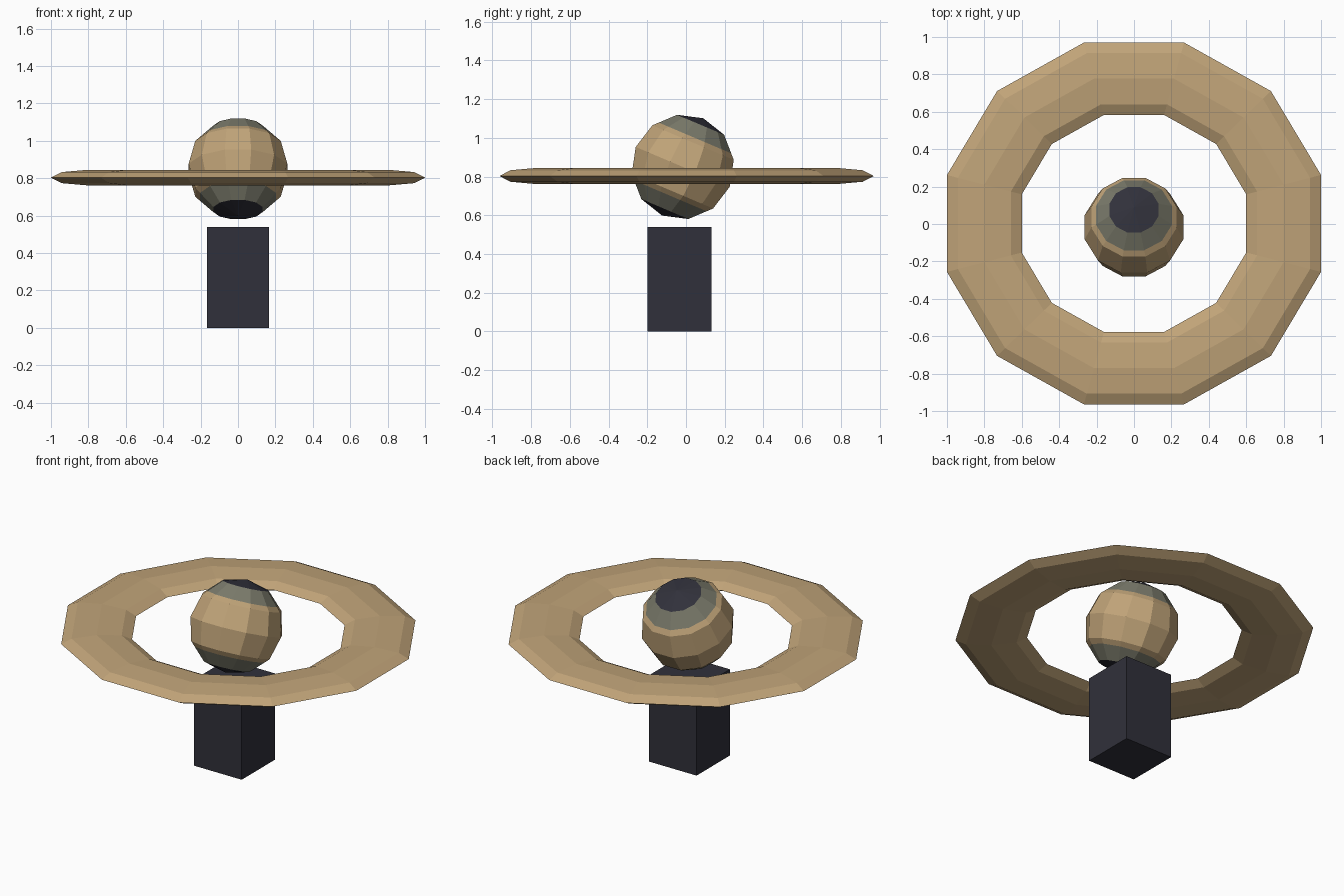
import bpy, bmesh, math
from mathutils import Matrix

if "Cube" in bpy.data.objects:
    bpy.data.objects.remove(bpy.data.objects["Cube"])


def material(name, rgb):
    m = bpy.data.materials.new(name)
    m.diffuse_color = (*rgb, 1)
    m.use_nodes = True
    m.node_tree.nodes["Principled BSDF"].inputs["Base Color"].default_value = m.diffuse_color
    return m


SAND = material("sand", (0.53, 0.37, 0.19))
GREY = material("olive_grey", (0.20, 0.20, 0.15))
DARK = material("charcoal", (0.03, 0.03, 0.043))


def lathe(name, profile, mats, bands, closed=False, sides=12):
    """Spin (radius, z) points around z; flat sides face the axes."""
    bm = bmesh.new()
    rings = []
    for r, z in profile:
        if r < 1e-6:
            rings.append([bm.verts.new((0, 0, z))] * sides)
            continue
        angles = [math.tau * (i + 0.5) / sides for i in range(sides)]
        rings.append([bm.verts.new((r * math.cos(a), r * math.sin(a), z)) for a in angles])
    count = len(rings) if closed else len(rings) - 1
    for k in range(count):
        lo, hi = rings[k], rings[(k + 1) % len(rings)]
        for i in range(sides):
            j = (i + 1) % sides
            corners = list(dict.fromkeys((lo[i], lo[j], hi[j], hi[i])))
            bm.faces.new(corners).material_index = bands[k]
    bmesh.ops.recalc_face_normals(bm, faces=bm.faces)
    mesh = bpy.data.meshes.new(name)
    bm.to_mesh(mesh)
    bm.free()
    for m in mats:
        mesh.materials.append(m)
    ob = bpy.data.objects.new(name, mesh)
    bpy.context.collection.objects.link(ob)
    return ob


# Flattened octagonal-section ring, slightly shorter front to back
widen = 1 / math.cos(math.pi / 12)
section = [((0.8 + 0.2 * math.cos(k * math.pi / 4)) * widen,
            0.042 * math.sin(k * math.pi / 4)) for k in range(8)]
ring = lathe("ring", section, [SAND], [0] * 8, closed=True)
ring.data.transform(Matrix.Translation((0, 0.003, 0.803)) @ Matrix.Diagonal((1, 0.967, 1, 1)))

# Tilted globe: charcoal poles, grey bands, sand middle
R = 0.273


def at(deg):
    a = math.radians(deg)
    return (R * math.sin(a), R * math.cos(a))


def between(a, b, t):
    return tuple(p + (q - p) * t for p, q in zip(a, b))


edge = between(at(30), at(60), 0.74)      # grey band ends partway down the facet
top = [at(0), at(30), edge, at(60), at(90)]
profile = top + [(r, -z) for r, z in reversed(top[:-1])]
globe = lathe("globe", profile, [SAND, GREY, DARK], [2, 1, 0, 0, 0, 0, 1, 2])
globe.data.transform(Matrix.Translation((0, -0.017, 0.85))
                     @ Matrix.Rotation(math.radians(-23), 4, 'X'))

# Block base
bpy.ops.mesh.primitive_cube_add(size=1)
base = bpy.context.object
base.name = "base_block"
base.data.transform(Matrix.Translation((0, -0.034, 0.27)) @ Matrix.Diagonal((0.33, 0.33, 0.54, 1)))
base.data.materials.append(DARK)
